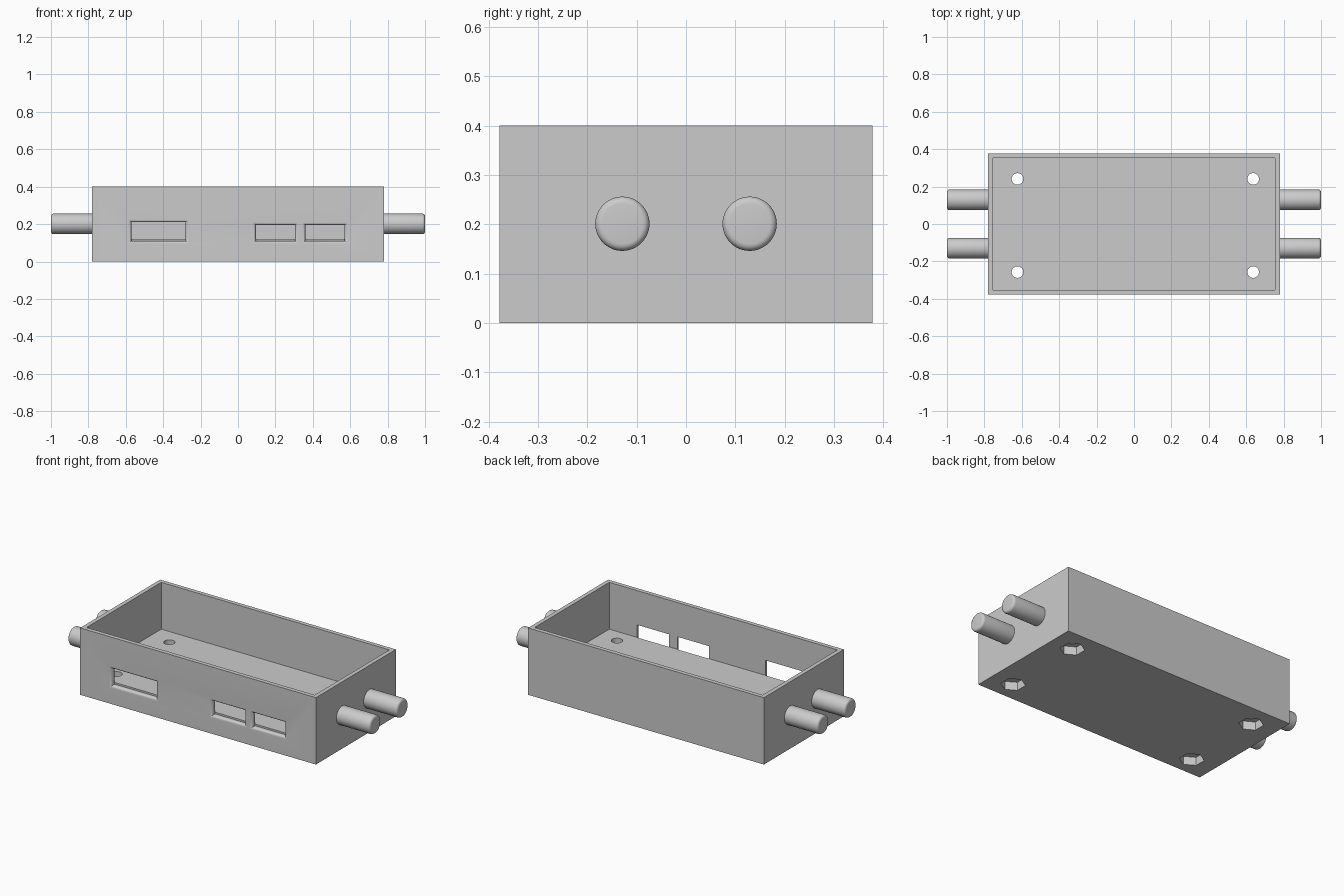
import bpy, bmesh, math

cube = bpy.data.objects.get("Cube")
if cube:
    bpy.data.objects.remove(cube, do_unlink=True)

GREY = (0.6, 0.6, 0.6, 1.0)
grey = bpy.data.materials.new("light grey plastic")
grey.use_nodes = True
grey.diffuse_color = GREY
grey.node_tree.nodes["Principled BSDF"].inputs["Base Color"].default_value = GREY

HALF_X, HALF_Y, HEIGHT = 0.78, 0.378, 0.4
WALL, FLOOR = 0.025, 0.12


def finish(obj, name):
    obj.name = obj.data.name = name
    obj.data.materials.clear()
    obj.data.materials.append(grey)
    return obj


def smooth(obj):
    bpy.ops.object.select_all(action="DESELECT")
    obj.select_set(True)
    bpy.context.view_layer.objects.active = obj
    bpy.ops.object.shade_smooth_by_angle(angle=math.radians(32))


def box(name, x, y, z0, z1):
    bpy.ops.mesh.primitive_cube_add(size=2, location=(0, 0, (z0 + z1) / 2))
    obj = bpy.context.object
    obj.scale = (x, y, (z1 - z0) / 2)
    bpy.ops.object.transform_apply(location=False, rotation=False, scale=True)
    return finish(obj, name)


def prism(name, x, y, z0, z1, radius, sides, turn=0):
    bpy.ops.mesh.primitive_cylinder_add(vertices=sides, radius=radius, depth=z1 - z0,
                                        location=(x, y, (z0 + z1) / 2), rotation=(0, 0, turn))
    return finish(bpy.context.object, name)


def window_cutter(x0, x1, z0, z1, r=0.016, steps=6):
    # Stacked rectangles that narrow along a quarter round, then run straight
    rings = [(-0.02, r)]
    for i in range(steps + 1):
        a = math.pi / 2 * i / steps
        rings.append((r - r * math.cos(a), r - r * math.sin(a)))
    rings.append((WALL + 0.001, 0))
    bm = bmesh.new()
    loops = []
    for depth, e in rings:
        y = -HALF_Y + depth
        corners = ((x0 - e, z0 - e), (x1 + e, z0 - e), (x1 + e, z1 + e), (x0 - e, z1 + e))
        loops.append([bm.verts.new((x, y, z)) for x, z in corners])
    for a, b in zip(loops, loops[1:]):
        for i in range(4):
            j = (i + 1) % 4
            bm.faces.new((a[i], a[j], b[j], b[i]))
    bm.faces.new(loops[0])
    bm.faces.new(loops[-1])
    bmesh.ops.recalc_face_normals(bm, faces=bm.faces)
    mesh = bpy.data.meshes.new("window_cutter")
    bm.to_mesh(mesh)
    bm.free()
    obj = bpy.data.objects.new("window_cutter", mesh)
    bpy.context.collection.objects.link(obj)
    return finish(obj, "window_cutter")


def cut(target, cutter):
    mod = target.modifiers.new("cut", "BOOLEAN")
    mod.operation, mod.solver, mod.object = "DIFFERENCE", "EXACT", cutter
    bpy.context.view_layer.objects.active = target
    bpy.ops.object.modifier_apply(modifier=mod.name)
    bpy.data.objects.remove(cutter, do_unlink=True)


# Open tray with a thick floor
tray = box("enclosure", HALF_X, HALF_Y, 0, HEIGHT)
cut(tray, box("cavity_cutter", HALF_X - WALL, HALF_Y - WALL, FLOOR, HEIGHT + 0.1))

# Port windows in the front wall
for span in ((-0.57, -0.28, 0.11, 0.21), (0.095, 0.305, 0.11, 0.195), (0.36, 0.57, 0.11, 0.195)):
    cut(tray, window_cutter(*span))

# Screw holes with hexagonal nut pockets underneath
for x in (-0.623, 0.637):
    for y in (-0.257, 0.241):
        cut(tray, prism("hole_cutter", x, y, -0.05, FLOOR + 0.05, 0.031, 32))
        cut(tray, prism("nut_cutter", x, y, -0.05, 0.05, 0.068, 6))
smooth(tray)

# Round pegs on both ends, with softened rims
for side, end in ((1, "left"), (-1, "right")):
    for y, place in ((-0.129, "front"), (0.129, "back")):
        inner = HALF_X - 0.02
        bpy.ops.mesh.primitive_cylinder_add(vertices=48, radius=0.055, depth=1 - inner,
                                            location=(side * (1 + inner) / 2, y, 0.201),
                                            rotation=(0, math.pi / 2, 0))
        peg = finish(bpy.context.object, f"{end}_{place}_peg")
        bevel = peg.modifiers.new("rim", "BEVEL")
        bevel.width, bevel.segments = 0.014, 5
        bevel.limit_method, bevel.angle_limit = "ANGLE", math.radians(40)
        bpy.ops.object.modifier_apply(modifier=bevel.name)
        smooth(peg)
